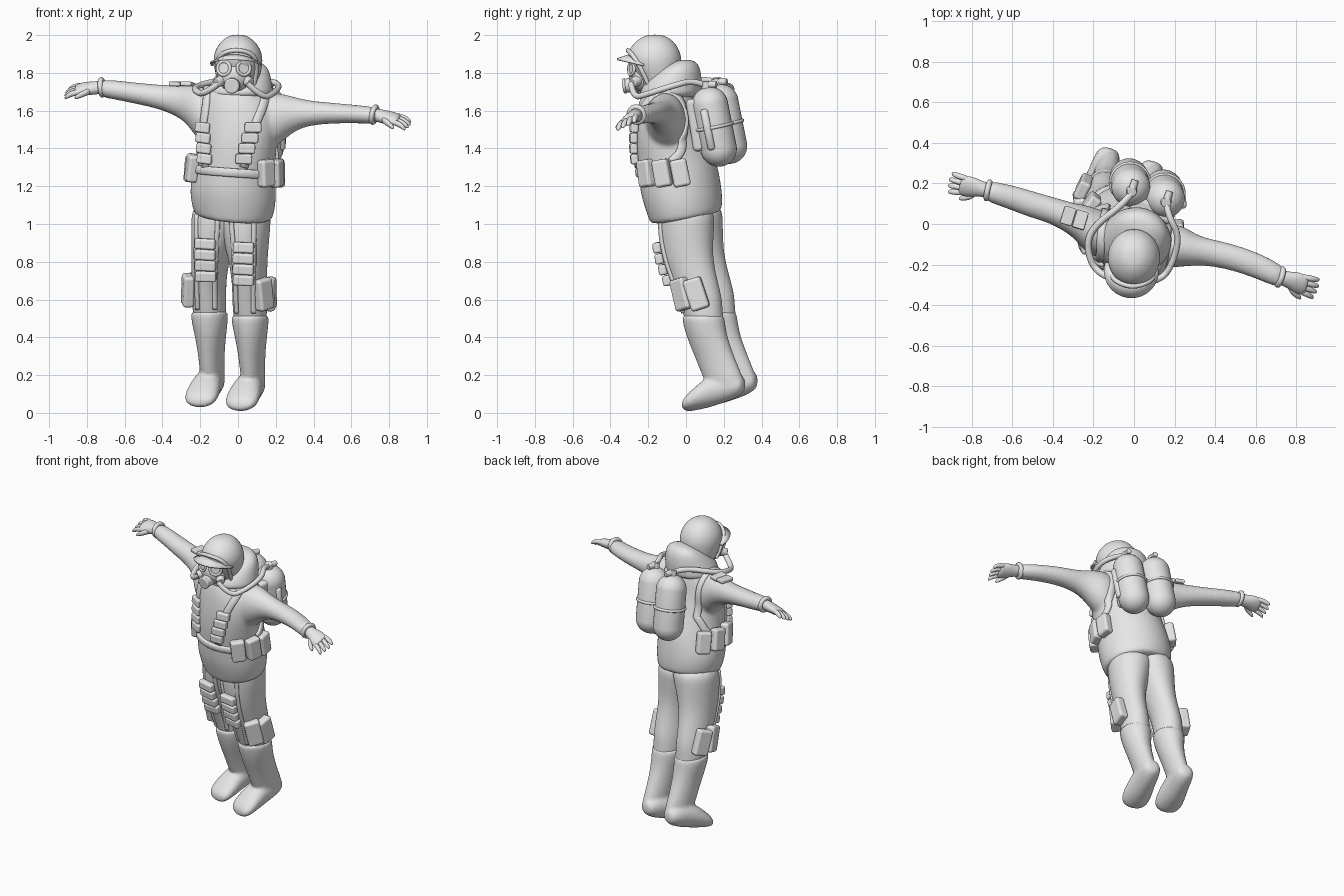
import bpy, bmesh, math
from mathutils import Vector as V, Matrix as M
from mathutils.bvhtree import BVHTree

cube = bpy.data.objects.get("Cube")
if cube:
    bpy.data.objects.remove(cube)

grey = bpy.data.materials.new("plain_grey")
grey.use_nodes = True
grey.diffuse_color = (0.8, 0.8, 0.8, 1)
grey.node_tree.nodes["Principled BSDF"].inputs["Base Color"].default_value = (0.8, 0.8, 0.8, 1)

YAW = math.radians(-17)
SIDE = V((math.cos(YAW), math.sin(YAW), 0))    # the figure's left
BACK = V((-math.sin(YAW), math.cos(YAW), 0))
UP = V((0, 0, 1))
LEAN = V((0.04, -0.2, 1)).normalized()
SHIN = V((0, -0.33, 1)).normalized()
LEG_STEP = V((-0.215, 0.065, 0.02))            # left leg to right leg


def polar(deg):
    a = math.radians(deg)
    return V((math.cos(a), math.sin(a), 0))


def finish(name, bm, subsurf=0, voxel=0):
    bmesh.ops.recalc_face_normals(bm, faces=bm.faces)
    for f in bm.faces:
        f.smooth = True
    me = bpy.data.meshes.new(name)
    bm.to_mesh(me)
    bm.free()
    me.materials.append(grey)
    ob = bpy.data.objects.new(name, me)
    bpy.context.collection.objects.link(ob)
    if subsurf:
        ob.modifiers.new("round", 'SUBSURF').levels = subsurf
        ob.modifiers["round"].render_levels = subsurf
    if voxel:
        r = ob.modifiers.new("merge", 'REMESH')
        r.mode, r.voxel_size, r.use_smooth_shade = 'VOXEL', voxel, True
        s = ob.modifiers.new("relax", 'SMOOTH')
        s.factor, s.iterations = 0.5, 6
    return ob


def loft(bm, rings, u, v, shift=V((0, 0, 0)), n=16):
    """Skin elliptical rings (x, y, z, radius along u, radius along v)."""
    loops = []
    for x, y, z, a, b in rings:
        c = V((x, y, z)) + shift
        ang = [2 * math.pi * i / n for i in range(n)]
        loops.append([bm.verts.new(c + u * a * math.cos(t) + v * b * math.sin(t)) for t in ang])
    for p, q in zip(loops, loops[1:]):
        for i in range(n):
            bm.faces.new((p[i], p[(i + 1) % n], q[(i + 1) % n], q[i]))
    bm.faces.new(loops[0])
    bm.faces.new(loops[-1])


def frame(loc, x, y, z):
    return M.Translation(loc) @ M((x, y, z)).transposed().to_4x4()


def drum(name, loc, axis, r, depth):
    bm = bmesh.new()
    rot = V(axis).to_track_quat('Z', 'Y').to_matrix().to_4x4()
    bmesh.ops.create_cone(bm, cap_ends=True, segments=24, radius1=r, radius2=r * 0.85,
                          depth=depth, matrix=M.Translation(loc) @ rot)
    bev = finish(name, bm).modifiers.new("edge", 'BEVEL')
    bev.width, bev.segments, bev.harden_normals = r * 0.2, 2, True


def ring(name, loc, axis, r, thick):
    bpy.ops.mesh.primitive_torus_add(major_radius=r, minor_radius=thick, major_segments=36,
                                     minor_segments=10, location=loc,
                                     rotation=V(axis).to_track_quat('Z', 'Y').to_euler())
    ob = bpy.context.object
    ob.name = name
    ob.data.materials.append(grey)
    bpy.ops.object.shade_smooth()


def hose(name, pts, r):
    cu = bpy.data.curves.new(name, 'CURVE')
    cu.dimensions, cu.bevel_depth, cu.use_fill_caps = '3D', r, True
    sp = cu.splines.new('NURBS')
    sp.points.add(len(pts) - 1)
    for p, co in zip(sp.points, pts):
        p.co = (*co, 1)
    sp.use_endpoint_u, sp.order_u = True, 3
    cu.materials.append(grey)
    bpy.context.collection.objects.link(bpy.data.objects.new(name, cu))


def tree(ob):
    bpy.context.view_layer.update()
    return BVHTree.FromObject(ob, bpy.context.evaluated_depsgraph_get())


def snap(surface, target, out):
    """Surface point and normal met when coming in along -out to the target."""
    target, out = V(target), V(out).normalized()
    loc, nor, _, _ = surface.ray_cast(target + out * 0.6, -out)
    return (loc, nor) if loc else (target, out)


def pouch(name, surface, target, out, w, d, h, up=LEAN):
    loc, nor = snap(surface, target, out)
    nor = (nor + V(out).normalized()).normalized()
    x = nor.cross(up).normalized()
    bm = bmesh.new()
    bmesh.ops.create_cube(bm, size=1, matrix=frame(loc + nor * d * 0.35, x, nor, x.cross(nor))
                          @ M.Diagonal((w, d, h, 1)))
    bev = finish(name, bm).modifiers.new("edge", 'BEVEL')
    bev.width, bev.segments, bev.harden_normals = min(d, h) * 0.28, 3, True


def strap(name, surface, keys, width, thick=0.016):
    """Ribbon laid on the surface through (target, outward) keys."""
    pts = []
    for (p, o), (q, r) in zip(keys, keys[1:]):
        for k in range(6):
            pts.append(snap(surface, V(p).lerp(V(q), k / 6), V(o).lerp(V(r), k / 6)))
    pts.append(snap(surface, *keys[-1]))
    bm, rows = bmesh.new(), []
    for i, (c, n) in enumerate(pts):
        t = pts[min(i + 1, len(pts) - 1)][0] - pts[max(i - 1, 0)][0]
        s = t.cross(n).normalized() * width / 2
        rows.append([bm.verts.new(c + s * a + n * b * thick)
                     for a, b in ((-1, -0.5), (1, -0.5), (1, 0.6), (0.7, 1), (-0.7, 1), (-1, 0.6))])
    for p, q in zip(rows, rows[1:]):
        for i in range(6):
            bm.faces.new((p[i], p[(i + 1) % 6], q[(i + 1) % 6], q[i]))
    bm.faces.new(rows[0])
    bm.faces.new(rows[-1])
    finish(name, bm)


# Jacket: leaning torso merged with both sleeves
bm = bmesh.new()
loft(bm, [(-.025, 0, 1.03, .2, .185), (-.025, 0, 1.045, .215, .194), (-.027, -.012, 1.12, .234, .207),
          (-.025, -.03, 1.2, .234, .214), (-.015, -.045, 1.3, .216, .21), (-.005, -.08, 1.42, .215, .192),
          (0, -.1, 1.54, .22, .17), (0, -.1, 1.64, .205, .157), (0, -.1, 1.7, .165, .142), (0, -.11, 1.75, .1, .1)],
     SIDE + UP * -.12, BACK + UP * .15)
left_sleeve = [(.08, -.1, 1.53, .12, .165), (.2, -.11, 1.55, .114, .15), (.26, -.125, 1.573, .092, .112),
               (.32, -.135, 1.585, .074, .083), (.4, -.145, 1.587, .067, .064), (.5, -.168, 1.587, .065, .057),
               (.6, -.203, 1.583, .063, .05), (.68, -.24, 1.578, .06, .049), (.75, -.275, 1.572, .05, .042)]
right_sleeve = [(-.08, -.08, 1.54, .12, .165), (-.2, -.04, 1.58, .117, .153), (-.25, 0, 1.622, .097, .113),
                (-.3, .025, 1.647, .078, .09), (-.4, .067, 1.67, .065, .067), (-.5, .095, 1.686, .066, .06),
                (-.6, .13, 1.702, .061, .054), (-.68, .152, 1.714, .056, .052), (-.74, .172, 1.72, .048, .043)]
for sleeve in (left_sleeve, right_sleeve):
    loft(bm, sleeve, BACK, UP)
jacket = tree(finish("jacket", bm, 2, 0.012))

# Trouser legs (thighs widen inwards to meet) and boots
legs = []
thigh = [(.075, -.01, 1.1, .1, .15), (.07, -.01, 1, .105, .155), (.065, -.005, .9, .098, .147),
         (.062, .01, .8, .092, .137), (.061, .05, .68, .09, .127), (.061, .075, .6, .09, .122),
         (.064, .09, .52, .09, .108), (.068, .11, .44, .08, .1)]
for side, shift, inward in (("left", V((0, 0, 0)), -1), ("right", LEG_STEP, 1)):
    bm = bmesh.new()
    rings = []
    for x, y, z, a, b in thigh:
        w = max(0, z - .74) * .13
        rings.append((x + inward * w, y - inward * w * .3, z, a + w, b))
    loft(bm, rings, SIDE, BACK, shift)
    legs.append(tree(finish(side + "_trouser_leg", bm, 2)))
    bm = bmesh.new()
    loft(bm, [(.064, .088, .52, .09, .105), (.064, .09, .51, .1, .117), (.065, .098, .46, .096, .115),
              (.069, .115, .39, .082, .112), (.073, .15, .3, .068, .11), (.078, .187, .21, .062, .112),
              (.083, .207, .155, .058, .108), (.087, .215, .11, .045, .09)], SIDE, BACK, shift)
    loft(bm, [(.1, .31, .15, .03, .03), (.095, .295, .15, .055, .052), (.08, .25, .145, .068, .075),
              (.06, .18, .135, .076, .09), (.042, .12, .112, .086, .086), (.025, .06, .08, .094, .066),
              (.012, .01, .051, .088, .046), (.006, -.015, .04, .05, .025)], SIDE, UP, shift)
    finish(side + "_boot", bm, 2, 0.01)

# Hands: palm, four fingers and a thumb, with a cuff at each wrist
hands = (("left", V((.74, -.268, 1.575)), V((.93, -.3, -.2)), V((-.25, -.85, -.4))),
         ("right", V((-.74, .17, 1.722)), V((-.97, .2, -.08)), V((-.2, -.85, -.42))))
for side, wrist, d, w in hands:
    d, w = d.normalized(), w.normalized()
    n = d.cross(w).normalized()
    bm = bmesh.new()
    at = lambda s, t: tuple(wrist + d * s + w * t)
    loft(bm, [(*at(-.03, 0), .038, .036), (*at(.02, 0), .04, .034), (*at(.06, 0), .055, .032),
              (*at(.1, .002), .056, .028), (*at(.125, .002), .047, .022)], w, n)
    for k in range(4):
        o = (k - 1.5) * .026
        tip = .187 - .008 * abs(k - 1.3)
        loft(bm, [(*at(.08, o), .015, .017), (*at(.14, o * 1.12), .017, .018),
                  (*(V(at(tip, o * 1.3)) - UP * .022), .012, .012)], w, n, n=8)
    loft(bm, [(*at(.03, .03), .02, .02), (*at(.07, .06), .02, .019),
              (*(V(at(.115, .075)) - UP * .015), .013, .013)], w, n, n=8)
    finish(side + "_hand", bm, 2)
    ring(side + "_cuff", wrist - d * .02, d, .041, .014)

# Head covering reaching down to the jaw
bm = bmesh.new()
loft(bm, [(0, -.14, 1.68, .09, .085), (0, -.14, 1.73, .1, .095), (0, -.148, 1.78, .118, .115),
          (0, -.162, 1.84, .132, .14), (0, -.168, 1.89, .133, .147), (0, -.168, 1.94, .114, .127),
          (0, -.165, 1.98, .078, .088), (0, -.165, 2.003, .035, .04)], V((1, 0, 0)), V((0, 1, 0)))
finish("head_cover", bm, 2)
hose("face_opening_rim", [(.085, -.2, 1.74), (.105, -.235, 1.82), (.085, -.285, 1.9), (-.01, -.315, 1.925),
                          (-.1, -.28, 1.9), (-.115, -.23, 1.82), (-.095, -.195, 1.74)], .012)

# Lowered hood rising from the shoulders behind the head
bm = bmesh.new()
loft(bm, [(.01, -.085, 1.66, .18, .165), (.012, -.08, 1.71, .178, .165), (.022, -.062, 1.765, .158, .148),
          (.032, -.035, 1.815, .138, .112), (.036, -.01, 1.85, .105, .07), (.038, 0, 1.87, .05, .03)],
     SIDE, BACK)
finish("lowered_hood", bm, 2)

# Brim over the face
bm, rows = bmesh.new(), []
for i in range(17):
    t = (i - 8) / 8
    a, c = -97 + t * 72, math.cos(t * math.pi / 2)
    base = V((-.005, -.165, 1.845))
    rows.append([bm.verts.new(base + polar(a) * .12 + UP * .06 * c),
                 bm.verts.new(base + polar(a) * (.14 + .062 * c) + UP * .032 * c)])
for p, q in zip(rows, rows[1:]):
    bm.faces.new((p[0], q[0], q[1], p[1]))
finish("brim", bm).modifiers.new("sheet", 'SOLIDIFY').thickness = .01

# Breathing mask
bm = bmesh.new()
bmesh.ops.create_uvsphere(bm, u_segments=32, v_segments=20, radius=1,
                          matrix=M.Translation((-.02, -.225, 1.785)) @ M.Diagonal((.09, .078, .085, 1)))
finish("mask_shell", bm)
for side, x, y in (("left", .03, -.288), ("right", -.075, -.282)):
    tilt = (x + .022, -.12, .01)
    ring(side + "_goggle_rim", (x, y, 1.825), tilt, .036, .009)
    drum(side + "_goggle_lens", (x, y + .002, 1.825), tilt, .036, .012)
    out = V(((x + .022) * 1.2, -.07, -.03))
    drum(side + "_mask_port", V((x + .022, 0, 0)) * .35 + V((x, -.262, 1.757)), out, .03, .06)
drum("regulator", (-.03, -.295, 1.735), (-.1, -1, -.15), .042, .08)
ring("regulator_rim", (-.033, -.325, 1.731), (-.1, -1, -.15), .032, .009)

# Air tanks with bands, valves and hoses
tilt = LEAN.to_track_quat('Z', 'Y').to_matrix().to_4x4()
for side, c in (("left", V((.15, .15, 1.515))), ("right", V((-.02, .205, 1.53)))):
    bm = bmesh.new()
    bmesh.ops.create_uvsphere(bm, u_segments=32, v_segments=21, radius=.096)
    for v in bm.verts:
        v.co.z += math.copysign(.118, v.co.z)
    bm.transform(M.Translation(c) @ tilt)
    finish(side + "_air_tank", bm)
    ring(side + "_tank_band", c, LEAN, .096, .009)
    drum(side + "_valve", c + LEAN * .22, LEAN, .028, .05)
    drum(side + "_valve_knob", c + LEAN * .228 + BACK * .035, BACK, .02, .05)
hose("left_air_hose", [(.16, .1, 1.735), (.17, .04, 1.76), (.225, -.06, 1.735), (.19, -.2, 1.69),
                       (.13, -.28, 1.665), (.05, -.29, 1.745)], .016)
hose("right_air_hose", [(-.01, .155, 1.75), (-.05, .1, 1.77), (-.21, -.02, 1.735), (-.235, -.13, 1.71),
                        (-.18, -.25, 1.68), (-.09, -.275, 1.755)], .017)
bm = bmesh.new()
bmesh.ops.create_cube(bm, size=1, matrix=M.Translation((.24, .115, 1.5)) @ tilt
                      @ M.Rotation(YAW, 4, 'Z') @ M.Diagonal((.03, .04, .22, 1)))
finish("tank_side_bar", bm).modifiers.new("edge", 'BEVEL').width = .01
pouch("back_plate", jacket, (.04, -.05, 1.53), BACK, .22, .08, .28)

# Harness straps and the front belt
front = V((0, -1, 0))
strap("left_harness", jacket, [((.03, -.1, 1.3), front), ((.08, -.1, 1.5), front), ((.13, -.1, 1.62), front),
      ((.16, -.1, 1.6), UP), ((.16, -.06, 1.6), V((0, 1, .5))), ((.18, -.06, 1.45), BACK),
      ((.12, -.05, 1.38), SIDE + BACK * .6), ((.1, -.05, 1.33), SIDE)], .045)
strap("right_harness", jacket, [((-.17, -.08, 1.3), front), ((-.185, -.08, 1.5), front), ((-.165, -.08, 1.64), front),
      ((-.16, -.07, 1.6), UP), ((-.14, -.03, 1.6), V((0, 1, .5))), ((-.16, 0, 1.45), BACK),
      ((-.12, 0, 1.38), BACK * .6 - SIDE), ((-.1, 0, 1.33), -SIDE)], .045)
strap("belt", jacket, [((-.015, -.045, 1.29 - k * .006), polar(-165 + k * 24)) for k in range(6)], .045)

# Vest, belt, thigh and shoulder pouches
for k in range(4):
    z = 1.345 + .055 * k
    pouch(f"left_vest_pouch_{k}", jacket, (.03 + .016 * k, -.1, z), front, .088, .04, .054)
    pouch(f"right_vest_pouch_{k}", jacket, (-.17 - .003 * k, -.1, z), front, .084, .04, .054)
for k, a in enumerate((-47, -22, 2)):
    for side, ang, z in (("left", a, 1.27), ("right", -214 - a, 1.295)):
        pouch(f"{side}_belt_pouch_{k}", jacket, (-.01, -.04, z), polar(ang), .09, .06, .145)
for side, leg, shift, gear, ribs in (("left", legs[0], V((0, 0, 0)), (-52, -6), -104),
                                     ("right", legs[1], LEG_STEP, (-162, -208), -98)):
    axis = lambda z: V((.062, max(-.01, .01 + (.8 - z) * .33), z)) + shift
    for k, a in enumerate(gear):
        pouch(f"{side}_thigh_pouch_{k}", leg, axis(.63), polar(a), .1, .06, .17, SHIN)
    for k in range(4):
        pouch(f"{side}_thigh_roll_{k}", leg, axis(.705 + .057 * k), polar(ribs), .112, .045, .056, SHIN)
    for k in (-24, 24):
        strap(f"{side}_thigh_strap_{k}", leg,
              [(axis(z), polar(ribs + k)) for z in (1.03, .9, .75, .6, .53)], .025, .012)
for k, c in enumerate(((-.265, .02, 1.64), (-.325, .04, 1.65))):
    pouch(f"shoulder_pouch_{k}", jacket, c, UP, .06, .024, .09, BACK)
